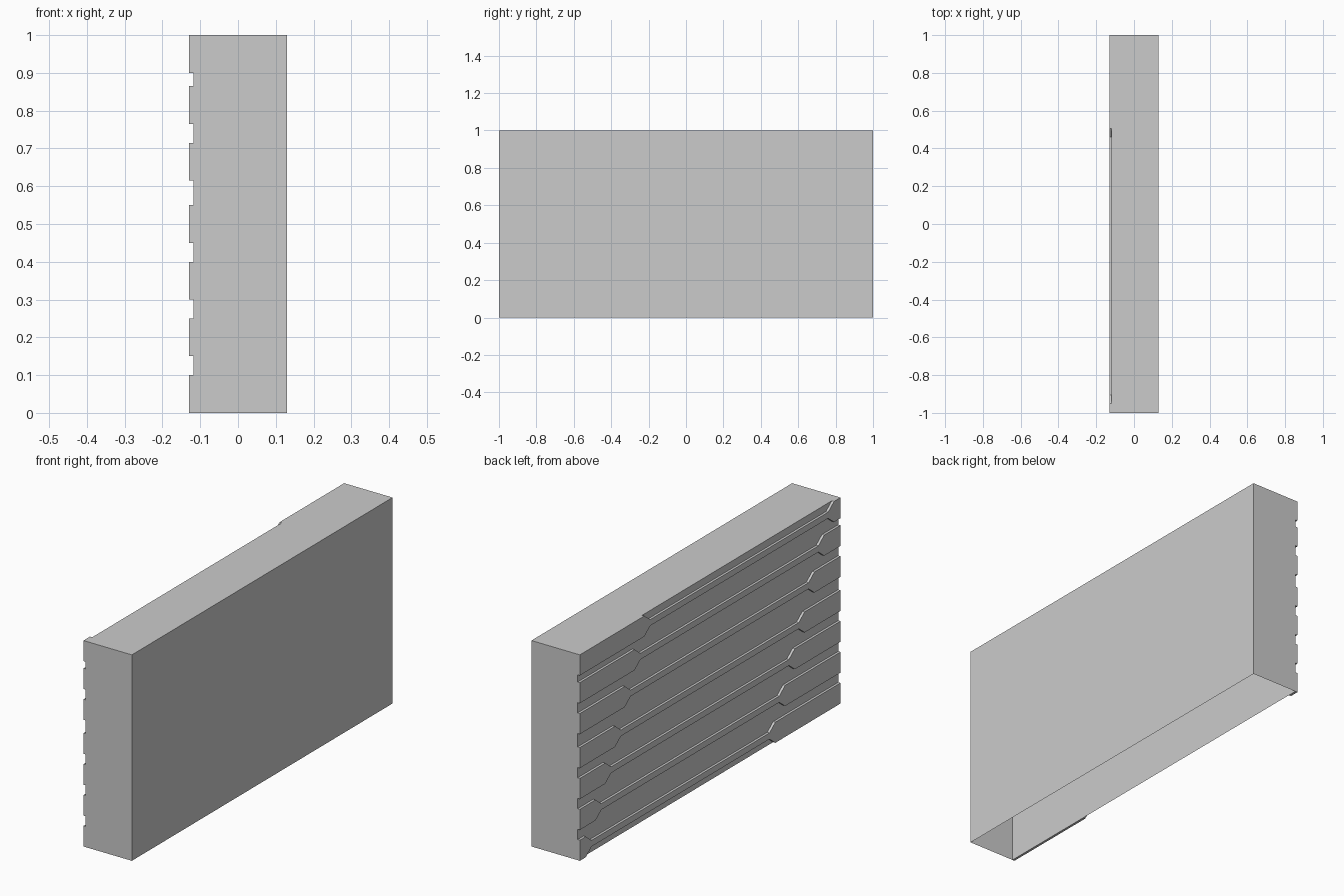
import bpy, bmesh

if "Cube" in bpy.data.objects:
    bpy.data.objects.remove(bpy.data.objects["Cube"])

def make_object(name, bm):
    bmesh.ops.recalc_face_normals(bm, faces=bm.faces)
    mesh = bpy.data.meshes.new(name)
    bm.to_mesh(mesh)
    bm.free()
    obj = bpy.data.objects.new(name, mesh)
    bpy.context.collection.objects.link(obj)
    return obj

BACK, FRONT = -0.118, -0.13   # wall plane and raised slat plane

# Main wall: a box with an open underside
bm = bmesh.new()
bmesh.ops.create_cube(bm, size=1)
for v in bm.verts:
    v.co.x = 0.13 if v.co.x > 0 else BACK
    v.co.y *= 2
    v.co.z += 0.5
bmesh.ops.recalc_face_normals(bm, faces=bm.faces)
bottom = [f for f in bm.faces if f.normal.z < -0.9]
bmesh.ops.delete(bm, geom=bottom, context='FACES_ONLY')
make_object("wall_block", bm)

def slat(name, z0, z1, left, right):
    """Raised slat: wide at both ends, tapering to a thin middle bar."""
    mid, half, taper = (z0 + z1) / 2, 0.015, 0.045
    top = [(1, z1), (left, z1), (left - taper, mid + half),
           (right + taper, mid + half), (right, z1), (-1, z1)]
    low = [(-1, z0), (right, z0), (right + taper, mid - half),
           (left - taper, mid - half), (left, z0), (1, z0)]
    bm = bmesh.new()
    face = bm.faces.new([bm.verts.new((BACK, y, z)) for y, z in top + low])
    out = bmesh.ops.extrude_face_region(bm, geom=[face])
    for v in out["geom"]:
        if isinstance(v, bmesh.types.BMVert):
            v.co.x = FRONT
    make_object(name, bm)

# Seven staggered slats, from the top down
rows = [(0.90, 1.0), (0.765, 0.865), (0.615, 0.715), (0.45, 0.55),
        (0.30, 0.40), (0.15, 0.25), (0.0, 0.10)]
for i, (z0, z1) in enumerate(rows):
    slat(f"slat_{i + 1}", z0, z1, 0.505 + 0.075 * i, -0.95 + 0.075 * i)
